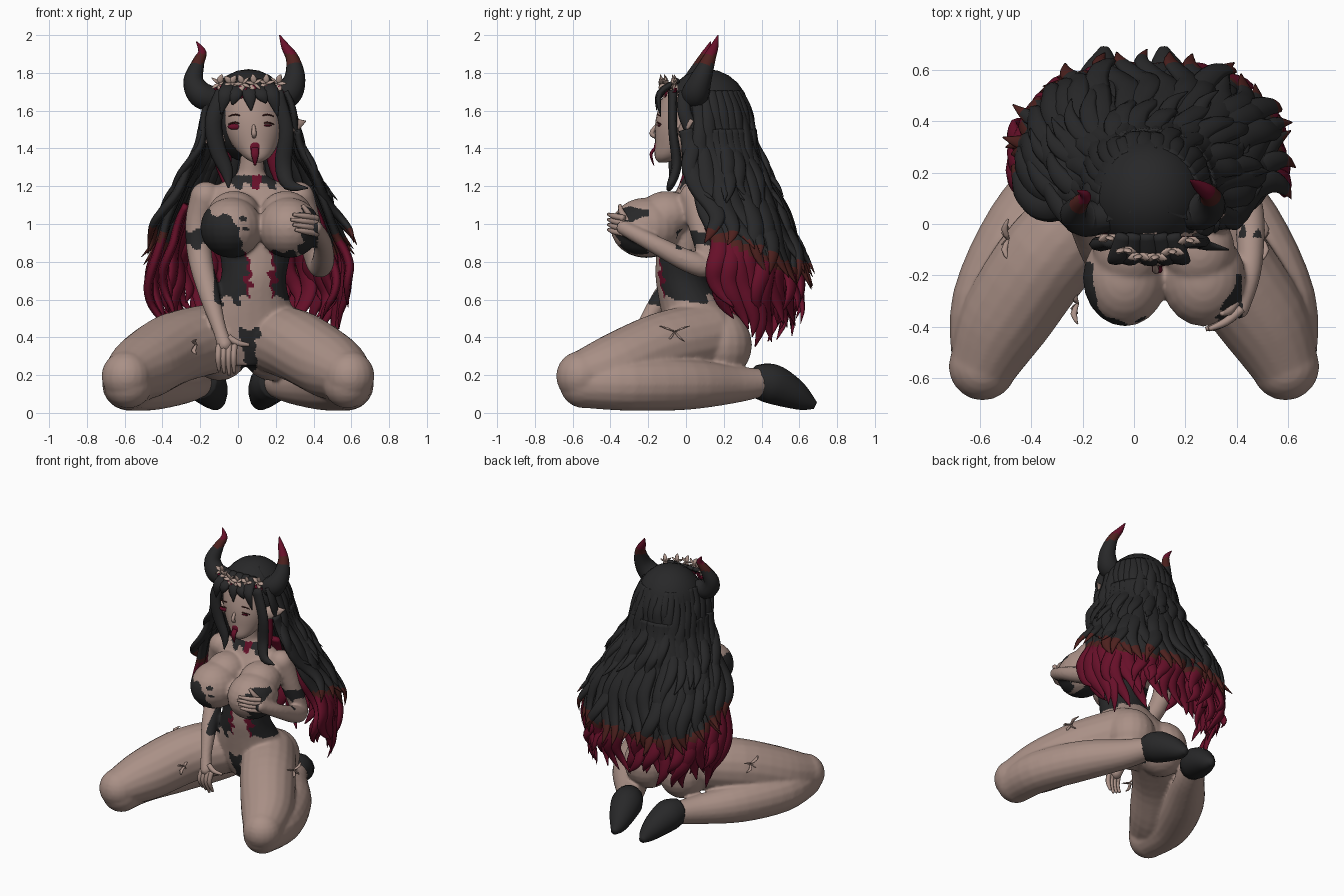
import bpy, bmesh, math, random
from mathutils import Vector, Matrix

if "Cube" in bpy.data.objects:
    bpy.data.objects.remove(bpy.data.objects["Cube"])
random.seed(4)

def mat(name, rgb):
    m = bpy.data.materials.new(name)
    m.diffuse_color = (*rgb, 1)
    m.use_nodes = True
    m.node_tree.nodes["Principled BSDF"].inputs["Base Color"].default_value = m.diffuse_color
    return m

MATS = [mat("skin", (.40, .28, .24)), mat("black", (.021, .021, .022)), mat("crimson", (.135, .005, .022)),
        mat("dark_brown", (.075, .015, .013)), mat("pale_petal", (.46, .33, .28))]
SKIN, BLACK, RED, BROWN, PALE = range(5)

def finish(name, bm, rule):
    """Turn a bmesh into an object; rule is a colour index or a function of face centre."""
    bmesh.ops.recalc_face_normals(bm, faces=bm.faces)
    for f in bm.faces:
        f.smooth = True
        f.material_index = rule(f.calc_center_median()) if callable(rule) else rule
    me = bpy.data.meshes.new(name)
    bm.to_mesh(me)
    bm.free()
    for m in MATS:
        me.materials.append(m)
    ob = bpy.data.objects.new(name, me)
    bpy.context.collection.objects.link(ob)
    return ob

def loft(bm, rings, closed=True, cap=True):
    vs = [[bm.verts.new(p) for p in r] for r in rings]
    n = len(vs[0])
    for a, b in zip(vs, vs[1:]):
        for i in range(n if closed else n - 1):
            bm.faces.new((a[i], a[(i + 1) % n], b[(i + 1) % n], b[i]))
    if cap:
        bm.faces.new(vs[0][::-1])
        bm.faces.new(vs[-1])

def spline(pts, sub=4):
    """Catmull-Rom through tuples of any length."""
    p = [pts[0]] + list(pts) + [pts[-1]]
    out = []
    for i in range(1, len(p) - 2):
        for k in range(sub):
            t = k / sub
            out.append([.5 * (2 * b + (c - a) * t + (2 * a - 5 * b + 4 * c - d) * t * t + (3 * b - a - 3 * c + d) * t ** 3)
                        for a, b, c, d in zip(*p[i - 1:i + 3])])
    return out + [list(pts[-1])]

def tube(bm, pts, seg=8, flat=1, side=(1, 0, 0), sub=4):
    """Sweep through (x, y, z, radius) points; flat squashes it across side."""
    q = spline(pts, sub)
    rings = []
    for i, a in enumerate(q):
        t = (Vector(q[min(i + 1, len(q) - 1)][:3]) - Vector(q[max(i - 1, 0)][:3])).normalized()
        s = Vector(side)
        s = (s - t * s.dot(t)).normalized()
        n = t.cross(s)
        r = max(a[3], .002)
        rings.append([Vector(a[:3]) + r * (math.cos(w) * s + flat * math.sin(w) * n)
                      for w in (2 * math.pi * k / seg for k in range(seg))])
    loft(bm, rings)

def ball(bm, c, r):
    r = (r,) * 3 if isinstance(r, (int, float)) else r
    bmesh.ops.create_uvsphere(bm, u_segments=20, v_segments=12, radius=1,
                              matrix=Matrix.Translation(c) @ Matrix.Diagonal((*r, 1)))

def limb(bm, pts):
    tube(bm, pts, 18)
    for p in (pts[0], pts[-1]):
        ball(bm, p[:3], p[3])

def stack(bm, rings, seg=24):
    """Loft of horizontal ellipses (cx, cy, z, rx, ry)."""
    loft(bm, [[(x + a * math.cos(w), y + b * math.sin(w), z) for w in (2 * math.pi * k / seg for k in range(seg))]
              for x, y, z, a, b in spline(rings, 3)])

# ---- body: overlapping forms fused into one smooth skin
bm = bmesh.new()
stack(bm, [(.05, .1, .25, .12, .15), (.05, .1, .36, .26, .2), (.05, .08, .47, .28, .2), (.06, .03, .58, .22, .17),
           (.08, -.02, .7, .175, .14), (.09, -.02, .8, .18, .14), (.09, 0, .95, .21, .15), (.08, .03, 1.1, .24, .13),
           (.07, .05, 1.18, .23, .1), (.07, .05, 1.23, .13, .08), (.07, .05, 1.28, .07, .07), (.08, .03, 1.42, .065, .065)])
for s in (-1, 1):
    ball(bm, (.04 + s * .14, .17, .36), (.17, .18, .19))
    limb(bm, [(.04 + s * .14, .1, .40, .185), (s * .33, -.12, .345, .19), (s * .5, -.37, .245, .178), (s * .59, -.555, .195, .133)])
    limb(bm, [(s * .58, -.54, .155, .13), (s * .57, -.3, .15, .14), (s * .44, 0, .15, .135), (s * .28, .25, .15, .1), (s * .2, .4, .16, .075)])
for x in (-.035, .27):
    ball(bm, (x, -.21, .98), (.165, .19, .16))
    ball(bm, (x + (.11 - x) * .1, -.1, 1.05), (.14, .155, .125))
limb(bm, [(-.17, .05, 1.14, .085), (-.21, .06, 1, .07), (-.2, .03, .82, .065), (-.15, -.12, .62, .055), (-.1, -.23, .45, .038), (-.07, -.27, .36, .042)])
limb(bm, [(.32, .05, 1.14, .085), (.37, .08, 1, .07), (.42, .12, .79, .06), (.45, .02, .8, .06), (.45, -.18, .9, .048), (.41, -.33, .98, .04)])
body = finish("body", bm, SKIN)
m = body.modifiers.new("fuse", 'REMESH')
m.mode, m.voxel_size = 'VOXEL', .01
m = body.modifiers.new("soften", 'SMOOTH')
m.factor, m.iterations = .5, 8
fused = bpy.data.meshes.new_from_object(body.evaluated_get(bpy.context.evaluated_depsgraph_get()))
body.modifiers.clear()
body.data = fused

def outfit(c):
    x, y, z = c
    j = .012 * math.sin(70 * x + 30 * z) + .008 * math.sin(100 * z + 20 * y)
    if .6 + 2 * j < z < .86 + j and -.13 < x < .31 and y < .15:        # corset panels, open in the middle
        d = abs(x - .12 + .06 * (z - .7)) + j
        return SKIN if d < .055 and y < 0 else RED if d < .075 and y < 0 else BLACK
    if y < -.15 and .84 < z < 1.1:                                     # torn bust cups
        if -.2 < x < .02 + 2 * j and z < 1.08 - .3 * (x + .2) + 2 * j and z > .86 + j:
            return BLACK
        if x > .33 + j and z < 1.08 + j and y < -.2 and x < .42:
            return BLACK
    if .88 + j < z < .96 + j and (x < -.15 or x > .33) and y > -.05:   # arm bands
        return BLACK
    if 1.2 + j < z < 1.26 and abs(x - .07) < .13:                      # collar
        return RED if abs(x - .1) < .025 else BLACK
    if .17 < z < .45 + j and abs(x - .06) < .03 + .12 * max(z - .25, 0) + j and y < .15:   # briefs
        return BLACK
    return SKIN

for f in fused.polygons:
    f.material_index = outfit(f.center)
    f.use_smooth = True
if not fused.materials:
    for m in MATS:
        fused.materials.append(m)

# ---- fingers
bm = bmesh.new()
for k in range(4):
    x = -.11 + .027 * k
    tube(bm, [(x + .01, -.28, .36, .017), (x + .005, -.3, .29, .016), (x + .01, -.27, .2 + .012 * abs(k - 2), .009)], 8)
    z = .95 + .027 * k
    tube(bm, [(.42, -.33, z, .017), (.36, -.38, z + .01, .016), (.28 + .012 * abs(k - 2), -.41, z + .02, .009)], 8, 1, (0, 0, 1))
tube(bm, [(-.05, -.27, .4, .018), (0, -.28, .37, .016), (.06, -.27, .36, .009)], 8, 1, (0, 1, 0))
tube(bm, [(.4, -.3, 1, .018), (.37, -.34, 1.06, .016), (.34, -.35, 1.1, .009)], 8)
finish("fingers", bm, SKIN)

# ---- shoes and thigh bows
bm = bmesh.new()
for s in (-1, 1):
    tube(bm, [(s * .2, .37, .165, .088), (s * .17, .45, .155, .107), (s * .14, .55, .11, .088), (s * .12, .63, .065, .056), (s * .115, .685, .04, .02)], 14)
finish("shoes", bm, BLACK)
bm = bmesh.new()
for s, x, y, z in ((1, .5, -.06, .43), (-1, -.49, -.06, .43), (-1, -.22, -.31, .36)):
    for dy, dz in ((-.08, .03), (.08, .03), (-.04, -.05), (.05, -.05)):
        tube(bm, [(x, y, z, .006), (x + s * .015, y + dy * .5, z + dz * .6, .013), (x, y + dy, z + dz, .003)], 6, .5, (1, 0, 0), 2)
finish("thigh_bows", bm, SKIN)

# ---- head
bm = bmesh.new()
stack(bm, [(.1, -.125, 1.325, .02, .02), (.1, -.09, 1.355, .07, .075), (.09, -.04, 1.42, .122, .125), (.08, -.02, 1.5, .152, .145),
           (.07, 0, 1.58, .16, .155), (.06, .02, 1.68, .15, .14), (.06, .03, 1.76, .07, .07)])
tube(bm, [(.082, -.15, 1.53, .008), (.085, -.182, 1.48, .013), (.085, -.155, 1.46, .01)], 8)
for a, b in (((-.07, -.03, 1.47), (-.21, .03, 1.445)), ((.22, -.03, 1.5), (.36, .04, 1.545))):
    mid = [(p + q) / 2 for p, q in zip(a, b)]
    tube(bm, [(*a, .04), (*mid, .042), (*b, .002)], 8, .35, (0, .3, 1))
finish("head", bm, SKIN)

bm = bmesh.new()
ball(bm, (-.02, -.138, 1.515), (.035, .012, .016))
ball(bm, (.15, -.142, 1.522), (.03, .01, .006))
ball(bm, (.09, -.155, 1.405), (.03, .014, .038))
tube(bm, [(.09, -.155, 1.41, .018), (.09, -.185, 1.37, .02), (.09, -.17, 1.31, .006)], 8, .4)
finish("eyes_and_mouth", bm, RED)
bm = bmesh.new()
for x in (-.015, .155):
    tube(bm, [(x - .036, -.132, 1.528, .003), (x, -.152, 1.537, .005), (x + .036, -.132, 1.528, .003)], 6, 1, (0, 0, 1))
    tube(bm, [(x - .035, -.135, 1.57, .003), (x, -.15, 1.58, .004), (x + .035, -.135, 1.57, .003)], 6, 1, (0, 0, 1))
finish("lashes_and_brows", bm, BROWN)

# ---- horns
bm = bmesh.new()
tube(bm, [(-.1, .03, 1.66, .06), (-.19, .02, 1.68, .07), (-.235, .04, 1.755, .055), (-.212, .08, 1.85, .034), (-.19, .11, 1.91, .022), (-.22, .13, 1.965, .003)], 12, 1, (0, 1, 0), 6)
tube(bm, [(.17, .05, 1.66, .06), (.26, .05, 1.69, .075), (.3, .08, 1.77, .057), (.29, .12, 1.87, .036), (.25, .15, 1.94, .022), (.22, .17, 2, .003)], 12, 1, (0, 1, 0), 6)
finish("horns", bm, lambda c: RED if c.z > 1.9 else BROWN if c.z > 1.85 else BLACK)

# ---- hair guide: half width, side edge y and back y for each height
GUIDE = [(1.81, .06, .05, .14), (1.7, .19, 0, .28), (1.6, .23, 0, .33), (1.4, .26, .03, .36), (1.2, .36, .09, .43),
         (1, .45, .14, .53), (.8, .51, .2, .59), (.6, .51, .22, .58), (.45, .43, .24, .54), (.3, .34, .27, .46)]

def guide(th, z, grow=0):
    z = max(min(z, 1.809), .301)
    for a, b in zip(GUIDE, GUIDE[1:]):
        if a[0] >= z >= b[0]:
            t = (a[0] - z) / (a[0] - b[0])
            w, f, k = (p + (q - p) * t for p, q in zip(a[1:], b[1:]))
            s, c = math.sin(th), math.cos(th)
            return Vector((.06 + (w + grow) * math.copysign(abs(s) ** .85, s), f + (k - f + grow) * math.copysign(abs(c) ** .85, c), z))

bm = bmesh.new()
loft(bm, [[guide(math.radians(a), z / 100) for a in range(-90, 91, 6)] for z in range(180, 84, -5)], False, False)
finish("back_hair_sheet", bm, lambda c: BLACK if c.z > .95 else RED)
bm = bmesh.new()
ball(bm, (.055, .11, 1.575), (.225, .23, .245))
finish("hair_cap", bm, BLACK)

def tip(y):
    """Height where the outer layer turns brown: lower toward the back."""
    return .95 - .18 * max(0, min(1, (y - .2) / .35))

def lock_layer(name, count, top, low, high, grow, width, rule, curl, follow=False):
    bm = bmesh.new()
    for i in range(count):
        th = math.radians(-95 + 190 * (i + .5) / count)
        end, ph = random.uniform(low, high), random.uniform(0, 6)
        if follow:
            end += tip(guide(th, .85).y)
        pts = []
        for k in range(10):
            t = k / 9
            p = guide(th + .11 * t * math.sin(9 * t + ph), top + (end - top) * t, grow + curl * t ** 3 + .025 * t * math.sin(11 * t + ph))
            pts.append((*p, width * (.7 + .5 * t) * (1 - t ** 5) + .003))
        tan = guide(th + .05, 1) - guide(th - .05, 1)
        tube(bm, pts, 8, .5, tan, 3)
    finish(name, bm, rule)

lock_layer("long_red_locks", 28, 1.2, .34, .56, -.005, .05, lambda c: BLACK if c.z > tip(c.y) else BROWN if c.z > tip(c.y) - .04 else RED, .05)
lock_layer("inner_red_locks", 18, 1.1, .42, .6, -.07, .05, RED, .02)
lock_layer("outer_black_locks", 26, 1.5, -.12, -.03, .01, .052, lambda c: BLACK if c.z > tip(c.y) + .03 else BROWN, .06, True)
lock_layer("upper_black_locks", 22, 1.7, .95, 1.15, .005, .042, BLACK, .05)

# ---- fringe and face-framing locks
bm = bmesh.new()
for x0, x1, z1 in ((-.04, -.09, 1.58), (0, -.03, 1.63), (.05, .07, 1.6), (.1, .15, 1.64), (.15, .21, 1.57)):
    tube(bm, [(x0, -.04, 1.76, .03), ((x0 + x1) / 2, -.14, 1.69, .04), (x1, -.155 + .4 * abs(x1 - .07) ** 1.5, z1, .004)], 8, .45)
tube(bm, [(-.08, -.07, 1.7, .04), (-.13, -.08, 1.55, .045), (-.11, -.07, 1.4, .045), (-.06, -.07, 1.28, .035), (-.05, -.09, 1.19, .004)], 8, .6)
tube(bm, [(.2, -.07, 1.7, .04), (.255, -.07, 1.5, .04), (.24, -.05, 1.32, .045), (.27, -.08, 1.21, .035), (.37, -.1, 1.19, .004)], 8, .6, (1, 0, .3))
finish("front_hair", bm, BLACK)
bm = bmesh.new()
for s, x in ((-1, -.08), (1, .2)):
    tube(bm, [(x, .05, 1.46, .045), (x, .06, 1.33, .045), (x + .02, .05, 1.18, .006)], 8, .7)
finish("neck_locks", bm, RED)

# ---- flower crown: rosettes of small petals
for name, colour, off, size in (("crown_petals", PALE, 0, .05), ("crown_red_petals", RED, -.045, .036)):
    bm = bmesh.new()
    for i in range(6):
        x = -.1 + .062 * i
        c = Vector((x, -.125 + 3 * (x - .06) ** 2, 1.745 + off))
        for k in range(5):
            a = 2 * math.pi * k / 5 + i
            d = Vector((math.cos(a), -.3, math.sin(a))) * size
            tube(bm, [(*c, .01), (*(c + d * .5), .018), (*(c + d), .002)], 6, .4, (0, 1, .5) if abs(math.cos(a)) > .7 else (1, 0, 0), 2)
    finish(name, bm, colour)
